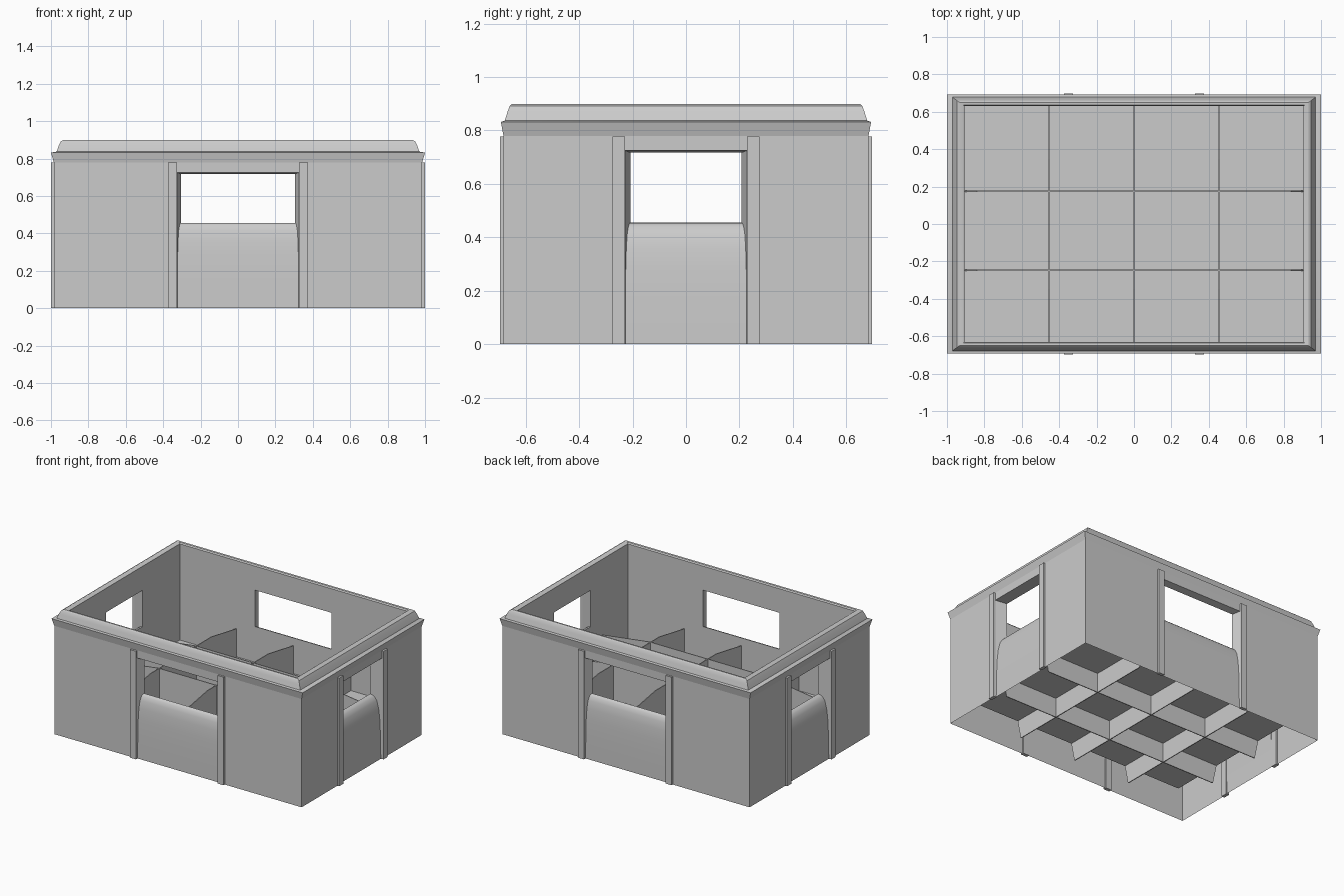
import bpy, bmesh
from mathutils import Vector, Matrix
from math import pi

if "Cube" in bpy.data.objects:
    bpy.data.objects.remove(bpy.data.objects["Cube"])

FLOOR, RIM_BASE, RIM_TOP = 0.19, 0.78, 0.89


def finish(bm, name, smooth=False):
    bmesh.ops.remove_doubles(bm, verts=bm.verts, dist=0.0005)
    me = bpy.data.meshes.new(name)
    bm.to_mesh(me)
    bm.free()
    ob = bpy.data.objects.new(name, me)
    bpy.context.collection.objects.link(ob)
    if smooth:
        bpy.ops.object.select_all(action='DESELECT')
        ob.select_set(True)
        bpy.context.view_layer.objects.active = ob
        bpy.ops.object.shade_smooth_by_angle(angle=0.6)
    return ob


def face(bm, pts, toward):
    """Add a polygon whose normal points along 'toward'."""
    f = bm.faces.new([bm.verts.new(p) for p in pts])
    f.normal_update()
    if f.normal.dot(Vector(toward)) < 0:
        f.normal_flip()


def box(bm, lo, hi, mat=Matrix()):
    c = [(a + b) / 2 for a, b in zip(lo, hi)]
    s = [b - a for a, b in zip(lo, hi)]
    bmesh.ops.create_cube(bm, size=1, matrix=mat @ Matrix.Translation(c) @ Matrix.Diagonal((*s, 1)))


def wall(name, angle, half_out, half_in, d_out, d_in, win_out, win_in):
    """Double-skinned wall, built facing -y then turned into place."""
    bm = bmesh.new()
    out, inn = (0, -1, 0), (0, 1, 0)

    def p(u, d, z):
        return (u, -d, z)

    # bowed panel under the window: (depth fraction, z)
    curve = [(0.08, 0), (0.1, 0.15), (0.16, 0.28), (0.26, 0.36),
             (0.42, 0.415), (0.62, 0.442), (0.82, 0.453), (1, 0.455)]
    curve = [(win_out + (win_in - win_out) * t, d_out + (d_in - d_out) * t, z) for t, z in curve]
    for (u0, d0, z0), (u1, d1, z1) in zip(curve, curve[1:]):
        face(bm, [p(-u0, d0, z0), p(u0, d0, z0), p(u1, d1, z1), p(-u1, d1, z1)], (0, -1, 0.5))
    for s in (-1, 1):
        # outer skin, inner skin and window cheek
        face(bm, [p(s * win_out, d_out, 0), p(s * half_out, d_out, 0),
                  p(s * half_out, d_out, RIM_BASE), p(s * win_out, d_out, RIM_BASE)], out)
        face(bm, [p(s * win_in, d_in, FLOOR), p(s * half_in, d_in, FLOOR),
                  p(s * half_in, d_in, RIM_TOP), p(s * win_in, d_in, RIM_TOP)], inn)
        face(bm, [p(s * win_out, d_out, 0)] + [p(s * u, d, z) for u, d, z in curve]
             + [p(s * win_in, d_in, 0.717), p(s * win_out, d_out, 0.725)], (-s, 0, 0))
    # header, soffit and inner skin above and below the window
    face(bm, [p(-win_out, d_out, 0.725), p(win_out, d_out, 0.725),
              p(win_out, d_out, RIM_BASE), p(-win_out, d_out, RIM_BASE)], out)
    face(bm, [p(-win_out, d_out, 0.725), p(win_out, d_out, 0.725),
              p(win_in, d_in, 0.717), p(-win_in, d_in, 0.717)], (0, 0, -1))
    for z0, z1 in ((FLOOR, 0.455), (0.717, RIM_TOP)):
        face(bm, [p(-win_in, d_in, z0), p(win_in, d_in, z0),
                  p(win_in, d_in, z1), p(-win_in, d_in, z1)], inn)
    rot = Matrix.Rotation(angle, 4, 'Z')
    bm.transform(rot)
    finish(bm, name + "_wall", True)

    # upright ribs beside the window
    bm = bmesh.new()
    for s in (-1, 1):
        a, b = sorted((s * win_out, s * (win_out + 0.047)))
        box(bm, (a, -d_out - 0.014, 0), (b, -d_out + 0.01, 0.778), rot)
    finish(bm, name + "_ribs")


LONG = (0.985, 0.905, 0.683, 0.63, 0.326, 0.305)
SHORT = (0.683, 0.63, 0.985, 0.905, 0.229, 0.207)
for i, side in enumerate(("front", "right", "back", "left")):
    wall(side, i * pi / 2, *(SHORT if i % 2 else LONG))

# flared rim
rim = [(0.985, 0.683, RIM_BASE), (1, 0.693, 0.832), (0.97, 0.678, 0.837), (0.958, 0.668, 0.87),
       (0.947, 0.66, 0.892), (0.932, 0.65, 0.9), (0.915, 0.637, 0.898), (0.905, 0.63, RIM_TOP)]
bm = bmesh.new()
rings = [[bm.verts.new((sx * x, sy * y, z)) for sx, sy in ((-1, -1), (1, -1), (1, 1), (-1, 1))]
         for x, y, z in rim]
for a, b in zip(rings, rings[1:]):
    for i in range(4):
        j = (i + 1) % 4
        bm.faces.new((a[i], a[j], b[j], b[i]))
finish(bm, "rim", True)

# raised floor
bm = bmesh.new()
box(bm, (-0.905, -0.63, FLOOR), (0.905, 0.63, FLOOR + 0.008))
finish(bm, "floor")


def divider(name, along_x, pos, half, top_half):
    """Thin plate with sloped ends, passing through the floor."""
    side = [(half - 0.03, 0.05), (half, FLOOR), (top_half, 0.40), (top_half * 0.55, 0.45)]
    outline = side + [(-u, z) for u, z in reversed(side)]
    bm = bmesh.new()
    t = 0.003
    f = bm.faces.new([bm.verts.new((u, pos - t, z) if along_x else (pos - t, u, z)) for u, z in outline])
    ext = bmesh.ops.extrude_face_region(bm, geom=[f])
    moved = [g for g in ext["geom"] if isinstance(g, bmesh.types.BMVert)]
    bmesh.ops.translate(bm, verts=moved, vec=(0, 2 * t, 0) if along_x else (2 * t, 0, 0))
    bmesh.ops.recalc_face_normals(bm, faces=bm.faces)
    finish(bm, name)


for i, x in enumerate((-0.455, 0, 0.455)):
    divider(f"cross_divider_{i}", False, x, 0.63, 0.63)
for i, y in enumerate((-0.247, 0.175)):
    divider(f"long_divider_{i}", True, y, 0.905, 0.84)
